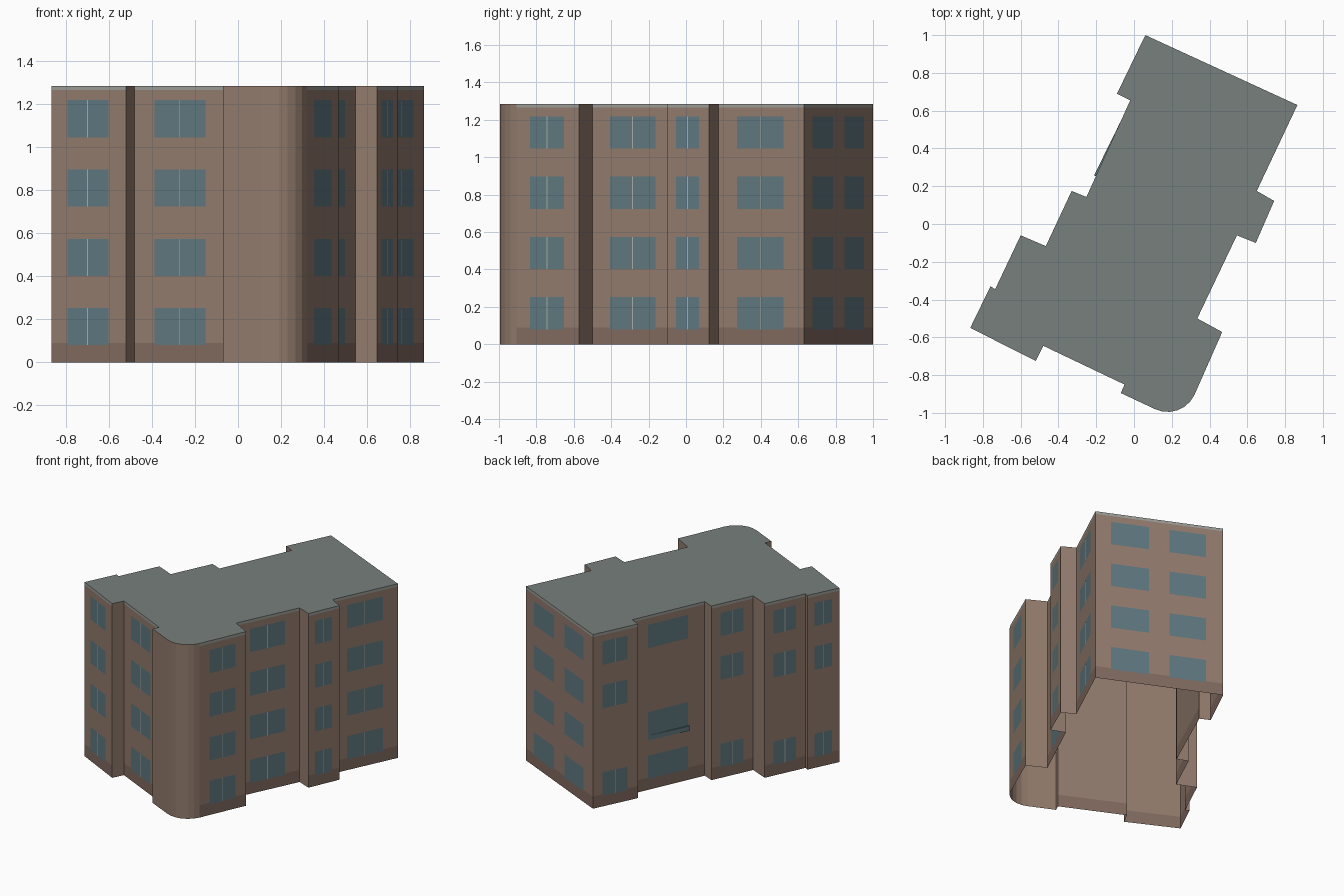
import bpy, bmesh, math
from mathutils import Vector

if "Cube" in bpy.data.objects:
    bpy.data.objects.remove(bpy.data.objects["Cube"])

H = 1.285                                   # roof height
LEVELS = [0, 0.09, 1.265, H]                # plinth, wall and parapet bands
SILLS = [0.08, 0.402, 0.724, 1.046]         # bottom of the windows per storey
WIN_H = 0.172


def material(name, rgb):
    m = bpy.data.materials.new(name)
    m.diffuse_color = (*rgb, 1)
    m.use_nodes = True
    m.node_tree.nodes["Principled BSDF"].inputs["Base Color"].default_value = m.diffuse_color
    return m


WALL = material("wall_brown", (0.29, 0.20, 0.153))
PLINTH = material("plinth_brown", (0.22, 0.145, 0.115))
TRIM = material("trim_grey", (0.33, 0.33, 0.31))
ROOF = material("roof_grey", (0.185, 0.215, 0.20))
GLASS = material("window_glass", (0.115, 0.19, 0.215))
BAR = material("window_bar", (0.42, 0.42, 0.39))


def finish(bm, name, mats):
    bmesh.ops.remove_doubles(bm, verts=bm.verts, dist=1e-5)
    me = bpy.data.meshes.new(name)
    bm.to_mesh(me)
    bm.free()
    for m in mats:
        me.materials.append(m)
    ob = bpy.data.objects.new(name, me)
    bpy.context.collection.objects.link(ob)


def wall_quad(bm, a, b, z0, z1, t0=0.0, t1=1.0, off=0.0, mat=0):
    """Upright rectangle on the wall a-b (outside is left of a->b)."""
    d = b - a
    n = Vector((-d.y, d.x)).normalized() * off
    p, q = a + d * t0 + n, a + d * t1 + n
    f = bm.faces.new([bm.verts.new((v.x, v.y, z)) for v, z in
                      ((q, z0), (p, z0), (p, z1), (q, z1))])
    f.material_index = mat


# Clockwise footprint; the style belongs to the wall that starts at the point:
# W = windows on all floors, L = no second floor, S = no third floor, E = end wall
outline = [
    (0.06, 1.00, "E"), (0.865, 0.63, "W"), (0.65, 0.175, ""), (0.742, 0.122, "W"),
    (0.645, -0.10, ""), (0.545, -0.06, "W"), (0.335, -0.50, ""), (0.467, -0.572, "W"),
    (0.32, -0.905, "")]
# Rounded front corner
for i in range(1, 7):
    ang = math.radians(-25 - 91 * i / 6)
    outline.append((0.178 + 0.157 * math.cos(ang), -0.838 + 0.157 * math.sin(ang), ""))
outline += [
    (-0.07, -0.895, ""), (-0.05, -0.85, "W"), (-0.48, -0.645, ""), (-0.52, -0.725, "W"),
    (-0.867, -0.55, "L"), (-0.76, -0.33, ""), (-0.735, -0.345, "L"), (-0.60, -0.06, ""),
    (-0.467, -0.117, "L"), (-0.33, 0.175, ""), (-0.252, 0.143, "S"), (-0.02, 0.655, ""),
    (-0.09, 0.69, "L")]
pts = [Vector(p[:2]) for p in outline]
FLOORS = {"W": (0, 1, 2, 3), "E": (0, 1, 2, 3), "L": (0, 2, 3), "S": (0, 1, 3)}

walls, glass, bars = bmesh.new(), bmesh.new(), bmesh.new()
for i, (_, _, style) in enumerate(outline):
    a, b = pts[i], pts[(i + 1) % len(pts)]
    # Plain returns and the round corner have neither plinth nor trim
    for k in range(3):
        wall_quad(walls, a, b, LEVELS[k], LEVELS[k + 1],
                  mat=(1, 0, 2)[k] if style else 0)
    if not style:
        continue
    spans = [(0.135, 0.42), (0.58, 0.88)] if style == "E" else [(0.235, 0.785)]
    for fl in FLOORS[style]:
        z = SILLS[fl]
        for t0, t1 in spans:
            wall_quad(glass, a, b, z, z + WIN_H, t0, t1, 0.002)
            if style in "WL":
                mid, w = (t0 + t1) / 2, 0.0025 / (b - a).length
                wall_quad(bars, a, b, z, z + WIN_H, mid - w, mid + w, 0.003)
finish(walls, "walls", [WALL, PLINTH, TRIM])
finish(glass, "windows", [GLASS])
finish(bars, "window_bars", [BAR])

# Flat roof (the underside of the building stays open)
bm = bmesh.new()
bm.faces.new([bm.verts.new((p.x, p.y, H)) for p in reversed(pts)])
finish(bm, "roof", [ROOF])

# Slim wedge-shaped ledge below one left window
bm = bmesh.new()
base = [(-0.202, 0.254), (-0.070, 0.545), (-0.211, 0.258)]
tri = bm.faces.new([bm.verts.new((x, y, 0.365)) for x, y in base])
top = bmesh.ops.extrude_face_region(bm, geom=[tri])["geom"]
bmesh.ops.translate(bm, vec=(0, 0, 0.035),
                    verts=[v for v in top if isinstance(v, bmesh.types.BMVert)])
bmesh.ops.recalc_face_normals(bm, faces=bm.faces)
finish(bm, "window_ledge", [GLASS])
